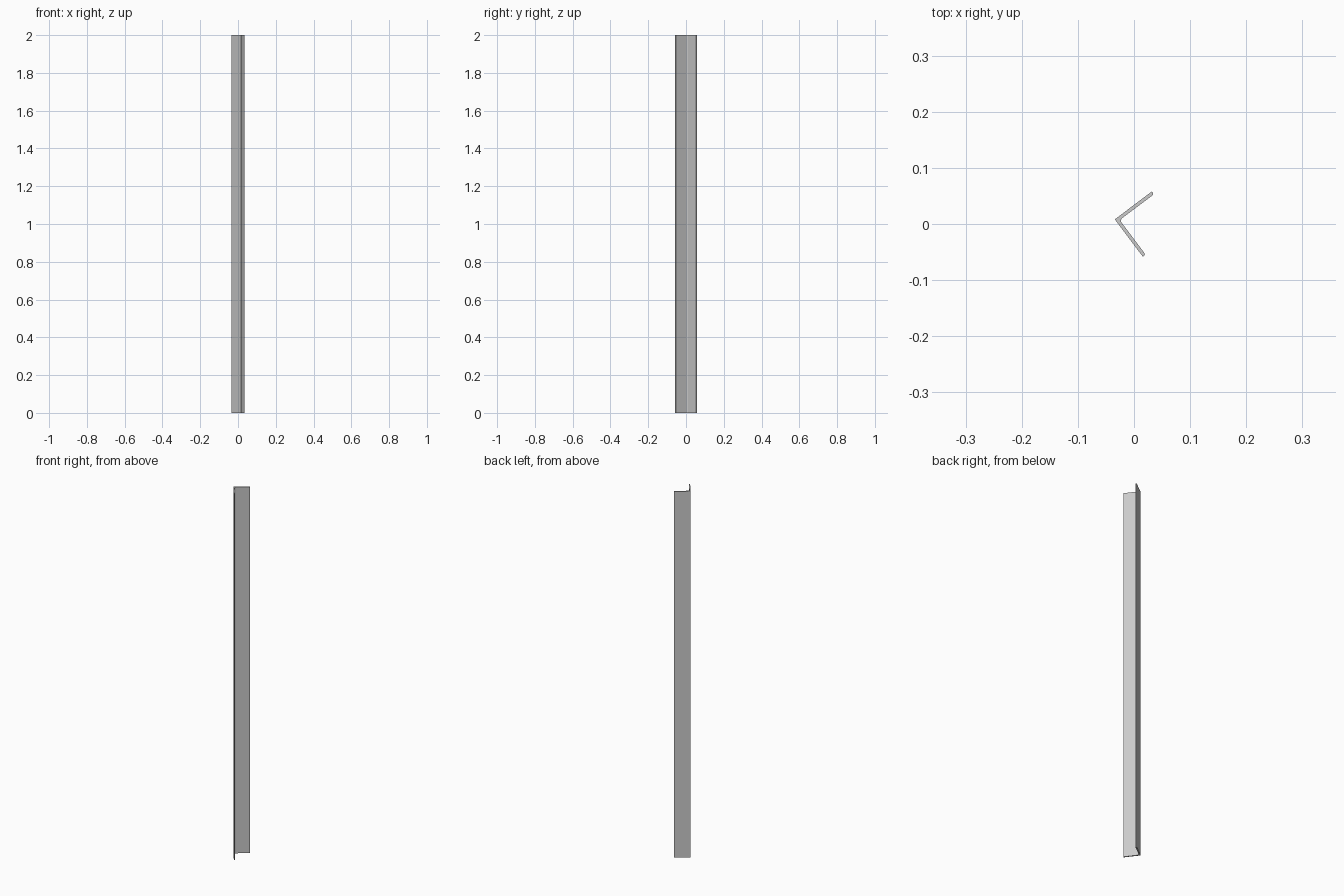
import bpy, bmesh
from math import cos, sin, pi, radians

if "Cube" in bpy.data.objects:
    bpy.data.objects.remove(bpy.data.objects["Cube"])

LEG, T, ROOT, TOE = 0.083, 0.0062, 0.006, 0.0035
HEIGHT, TURN = 2.0, radians(-53)


def arc(cx, cy, r, a0, a1, n=6):
    return [(cx + r * cos(a0 + (a1 - a0) * i / n),
             cy + r * sin(a0 + (a1 - a0) * i / n)) for i in range(n + 1)]


# Equal-leg angle section: sharp heel, rounded toes, root fillet
profile = [(0, 0), (LEG, 0)]
profile += arc(LEG - TOE, T - TOE, TOE, 0, pi / 2)
profile += arc(T + ROOT, T + ROOT, ROOT, 1.5 * pi, pi)
profile += arc(T - TOE, LEG - TOE, TOE, 0, pi / 2)
profile += [(0, LEG)]

# Turn the section and centre it
pts = [(x * cos(TURN) - y * sin(TURN), x * sin(TURN) + y * cos(TURN)) for x, y in profile]
mx = (min(p[0] for p in pts) + max(p[0] for p in pts)) / 2
my = (min(p[1] for p in pts) + max(p[1] for p in pts)) / 2

# Extrude it into the bar
bm = bmesh.new()
face = bm.faces.new([bm.verts.new((x - mx, y - my, 0)) for x, y in pts])
top = bmesh.ops.extrude_face_region(bm, geom=[face], use_keep_orig=True)["geom"]
bmesh.ops.translate(bm, vec=(0, 0, HEIGHT),
                    verts=[v for v in top if isinstance(v, bmesh.types.BMVert)])
bmesh.ops.recalc_face_normals(bm, faces=bm.faces)
mesh = bpy.data.meshes.new("angle_bar")
bm.to_mesh(mesh)
bm.free()
bar = bpy.data.objects.new("angle_bar", mesh)
bpy.context.collection.objects.link(bar)
bpy.context.view_layer.objects.active = bar
bar.select_set(True)
bpy.ops.object.shade_smooth_by_angle(angle=radians(30))
